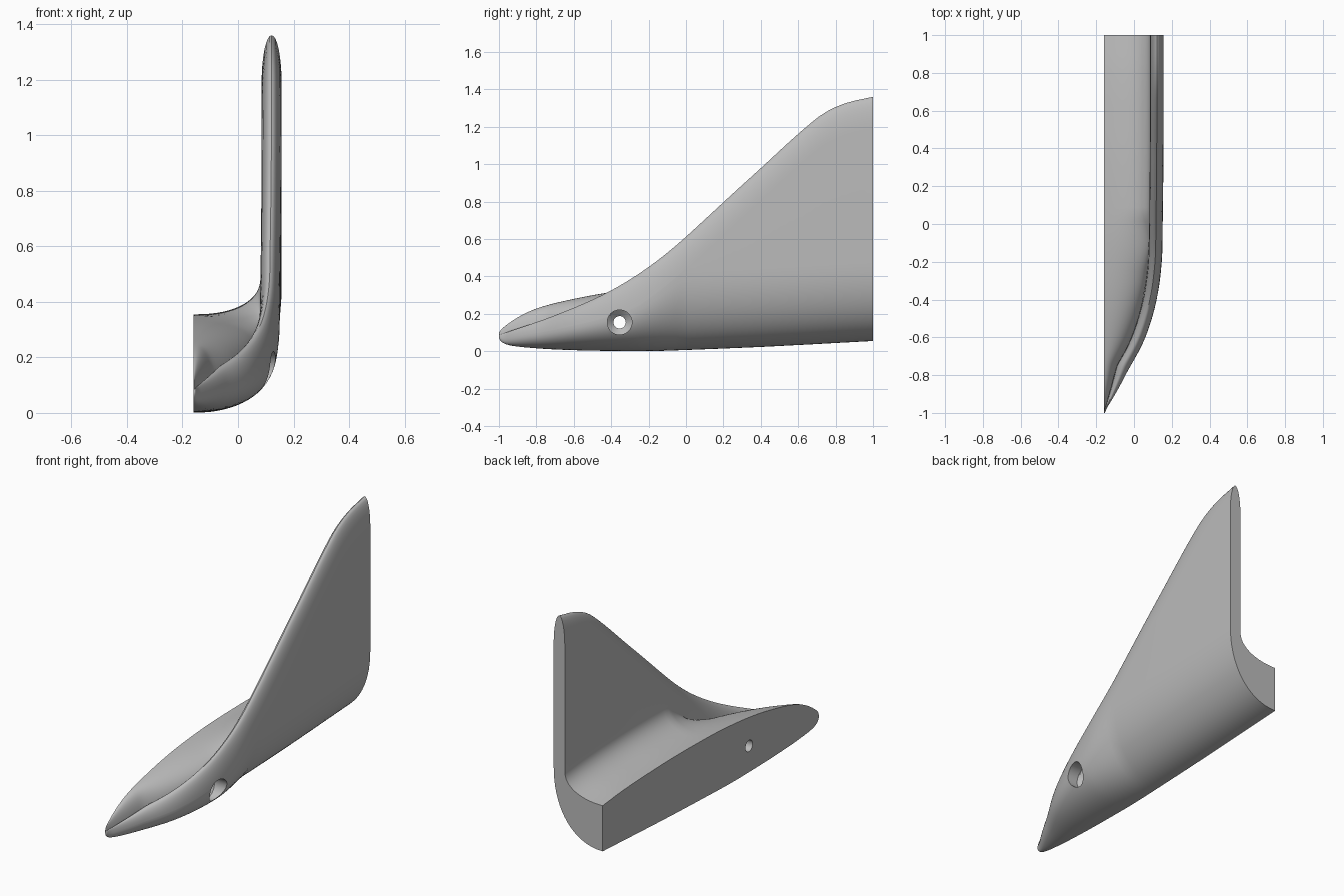
import bpy, bmesh, math

cube = bpy.data.objects.get("Cube")
if cube:
    bpy.data.objects.remove(cube, do_unlink=True)

grey = bpy.data.materials.new("plain_grey")
grey.use_nodes = True
grey.diffuse_color = (0.5, 0.5, 0.5, 1)
grey.node_tree.nodes["Principled BSDF"].inputs["Base Color"].default_value = (0.5, 0.5, 0.5, 1)

ROOT = -0.16      # plane of the flat inner side
# Stations: y, bottom z, inner top z, fin rim z, outermost x
STATIONS = [
    (-1.0, .075, .09, .084, -.157),
    (-.96, .037, .14, .1, -.135),
    (-.8, .016, .228, .155, -.045),
    (-.6, .006, .28, .232, .06),
    (-.4, .002, .316, .325, .12),
    (-.2, .001, .338, .45, .147),
    (0, .007, .35, .612, .152),
    (.35, .021, .355, .933, .156),
    (.65, .036, .348, 1.205, .157),
    (.74, .041, .344, 1.274, .157),
    (.85, .047, .337, 1.325, .157),
    (1, .055, .322, 1.36, .157),
]


def along(y):
    return math.sqrt((y + 1) / 2)


def sample(s):
    """Smooth interpolation of the station values."""
    keys = [along(r[0]) for r in STATIONS]
    last = len(keys) - 1
    i = max(j for j in range(last) if keys[j] <= s + 1e-9)
    step = keys[i + 1] - keys[i]
    t = (s - keys[i]) / step

    def slope(j, c):
        a, b = max(j - 1, 0), min(j + 1, last)
        return (STATIONS[b][c] - STATIONS[a][c]) / (keys[b] - keys[a])

    out = []
    for c in range(1, 5):
        p, q = STATIONS[i][c], STATIONS[i + 1][c]
        m, n = slope(i, c) * step, slope(i + 1, c) * step
        out.append((2*t**3 - 3*t**2 + 1)*p + (t**3 - 2*t**2 + t)*m
                   + (3*t**2 - 2*t**3)*q + (t**3 - t**2)*n)
    return out


def section(s):
    """Closed outline: curved underside, fin rim, inner fillet."""
    bottom, top, rim, outer = sample(s)
    width = outer - ROOT
    thick = min(.072, width * .5)
    cap = min(.17, (rim - bottom) * .42)
    shoulder = rim - cap
    side = min(bottom + .42, shoulder)
    pts = []
    n = 18
    for k in range(n + 1):
        a = math.pi / 2 * k / n
        e = 2 / 2.2
        pts.append((ROOT + width * math.sin(a)**e,
                    side - (side - bottom) * max(math.cos(a), 0)**e))
    n = 16
    for k in range(n + 1):
        a = math.pi * k / n
        pts.append((outer - thick/2 + thick/2 * math.cos(a),
                    shoulder + .0005 + cap * math.sin(a)))
    inner = outer - thick
    fillet = min(top + .14, shoulder)
    for k in range(n + 1):
        a = math.pi / 2 * k / n
        e = 2 / 2.3
        pts.append((ROOT + (inner - ROOT) * max(math.cos(a), 0)**e,
                    top + (fillet - top) * (1 - math.sin(a)**e)))
    return pts


def finish(name, bm):
    bmesh.ops.recalc_face_normals(bm, faces=bm.faces)
    mesh = bpy.data.meshes.new(name)
    bm.to_mesh(mesh)
    bm.free()
    mesh.materials.append(grey)
    obj = bpy.data.objects.new(name, mesh)
    bpy.context.collection.objects.link(obj)
    return obj


def loft(name, rings):
    bm = bmesh.new()
    rings = [[bm.verts.new(p) for p in ring] for ring in rings]
    for a, b in zip(rings, rings[1:]):
        for k in range(len(a)):
            j = (k + 1) % len(a)
            bm.faces.new((a[k], a[j], b[j], b[k]))
    bm.faces.new(rings[0])
    bm.faces.new(rings[-1])
    bmesh.ops.remove_doubles(bm, verts=bm.verts, dist=.00005)
    return finish(name, bm)


# Fin and base lofted as one body from nose to tail
COUNT = 80
body = loft("fin_body", [[(x, 2*(i/COUNT)**2 - 1, z) for x, z in section(i/COUNT)]
                         for i in range(COUNT + 1)])

# Countersunk screw hole running sideways through the base
SIDES = 40
cutter = loft("hole_cutter", [
    [(x, -.355 + r*math.cos(2*math.pi*k/SIDES), .155 + r*math.sin(2*math.pi*k/SIDES))
     for k in range(SIDES)]
    for x, r in ((-.3, .033), (.02, .033), (.05, .066), (.3, .066))])
cutter.hide_render = True
cutter.hide_set(True)
cut = body.modifiers.new("screw_hole", "BOOLEAN")
cut.operation = "DIFFERENCE"
cut.solver = "EXACT"
cut.object = cutter
bpy.ops.object.select_all(action="DESELECT")
body.select_set(True)
bpy.context.view_layer.objects.active = body
bpy.ops.object.modifier_apply(modifier=cut.name)
bpy.data.objects.remove(cutter, do_unlink=True)
bpy.ops.object.shade_smooth_by_angle(angle=math.radians(35))
